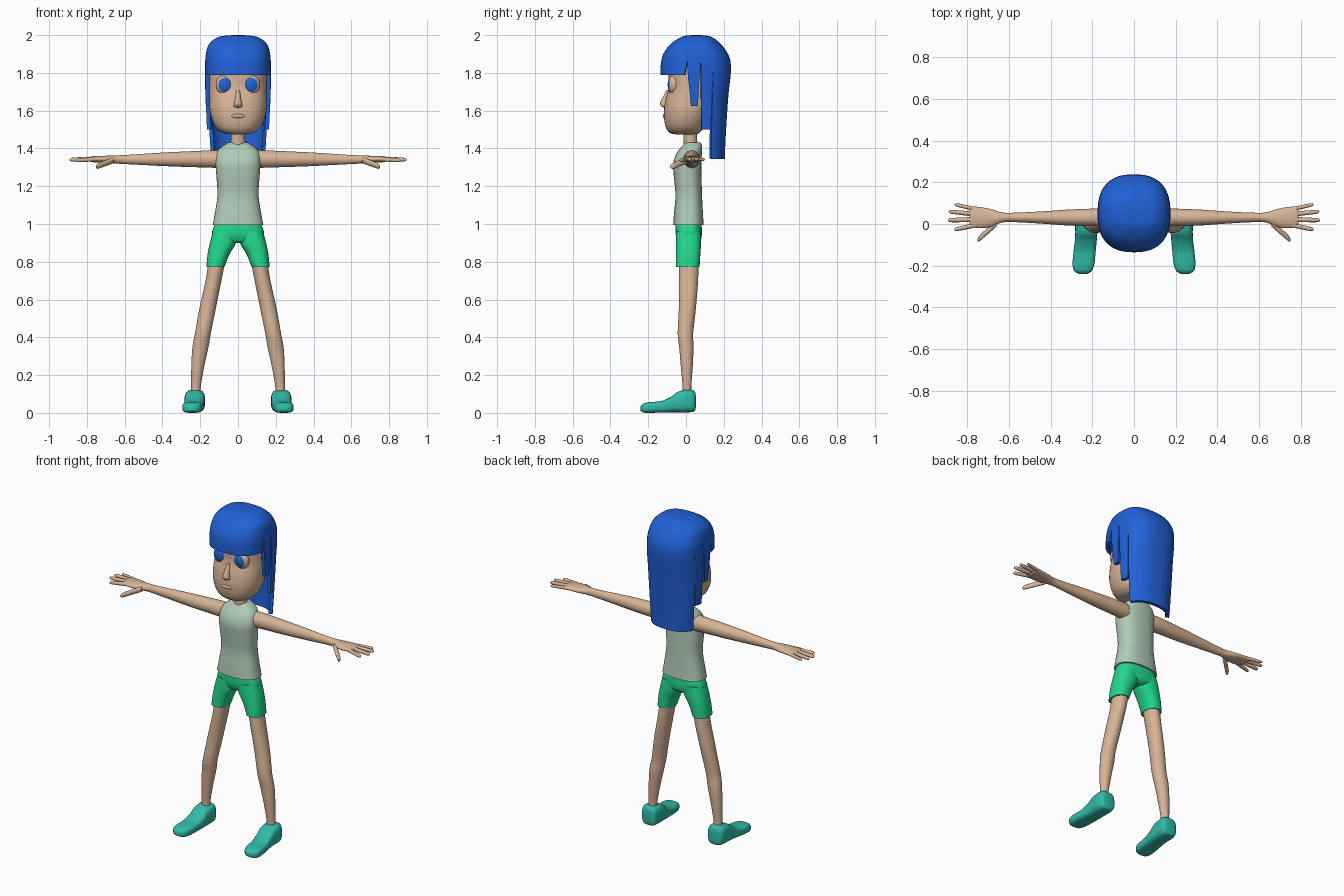
import bpy, bmesh, math
from mathutils import Vector, Matrix


def material(name, rgb):
    m = bpy.data.materials.new(name)
    m.diffuse_color = (*rgb, 1)
    return m


SKIN = material("skin", (0.68, 0.46, 0.31))
BLUE = material("hair blue", (0.015, 0.12, 0.68))
SHIRT = material("pale green cloth", (0.44, 0.60, 0.48))
SHORTS = material("bright green cloth", (0.016, 0.70, 0.26))
SHOE = material("teal shoe", (0.03, 0.50, 0.39))


def finish(name, bm, mats, mirror=False, thick=0, recalc=True):
    if recalc:
        bmesh.ops.recalc_face_normals(bm, faces=bm.faces)
    me = bpy.data.meshes.new(name)
    bm.to_mesh(me)
    bm.free()
    for m in mats:
        me.materials.append(m)
    ob = bpy.data.objects.new(name, me)
    bpy.context.collection.objects.link(ob)
    bpy.ops.object.select_all(action='DESELECT')
    ob.select_set(True)
    bpy.context.view_layer.objects.active = ob
    if thick:
        s = ob.modifiers.new("thickness", 'SOLIDIFY')
        s.thickness, s.offset = thick, -1
        bpy.ops.object.modifier_apply(modifier=s.name)
    bpy.ops.object.shade_smooth_by_angle(angle=math.radians(50))
    if mirror:
        mod = ob.modifiers.new("mirror", 'MIRROR')
        mod.use_mirror_merge = False
    return ob


def smooth_rows(rows, steps=4):
    """Catmull-Rom resampling of key rows."""
    out = []
    for i in range(len(rows) - 1):
        quad = zip(rows[max(i - 1, 0)], rows[i], rows[i + 1], rows[min(i + 2, len(rows) - 1)])
        quad = list(quad)
        for s in range(steps):
            t = s / steps
            out.append([0.5 * (2 * b + (c - a) * t + (2 * a - 5 * b + 4 * c - d) * t * t
                               + (3 * b - a - 3 * c + d) * t ** 3) for a, b, c, d in quad])
    return out + [list(rows[-1])]


def spow(v, n):
    return math.copysign(abs(v) ** (2 / n), v)


def loft(name, axis, rows, mat, n=2, seg=28, mirror=False):
    """Rows are (position, a min, a max, b min, b max); n is squareness."""
    bm = bmesh.new()
    rings = []
    for p, a0, a1, b0, b1 in smooth_rows(rows):
        ring = []
        for k in range(seg):
            t = 2 * math.pi * k / seg
            a = (a0 + a1) / 2 + (a1 - a0) / 2 * spow(math.cos(t), n)
            b = (b0 + b1) / 2 + (b1 - b0) / 2 * spow(math.sin(t), n)
            ring.append(bm.verts.new({'x': (p, a, b), 'y': (a, p, b), 'z': (a, b, p)}[axis]))
        rings.append(ring)
    for r, q in zip(rings, rings[1:]):
        for k in range(seg):
            j = (k + 1) % seg
            bm.faces.new((r[k], r[j], q[j], q[k]))
    bm.faces.new(rings[0])
    bm.faces.new(rings[-1])
    return finish(name, bm, [mat], mirror)


def sym(*rows):
    """Rows (z, half width, y min, y max) centred on x = 0."""
    return [(z, -w, w, f, b) for z, w, f, b in rows]


def ball(name, loc, size, mat):
    bm = bmesh.new()
    bmesh.ops.create_uvsphere(bm, u_segments=20, v_segments=14, radius=1,
                              matrix=Matrix.Translation(loc) @ Matrix.Diagonal((*size, 1)))
    return finish(name, bm, [mat])


# head and neck
loft("head", 'z', sym((1.474, 0.03, -0.05, 0.05), (1.482, 0.08, -0.085, 0.07), (1.515, 0.12, -0.108, 0.10),
                      (1.58, 0.146, -0.117, 0.13), (1.65, 0.152, -0.11, 0.16), (1.72, 0.152, -0.092, 0.185),
                      (1.80, 0.150, -0.092, 0.20), (1.90, 0.13, -0.08, 0.18), (1.95, 0.08, -0.02, 0.12)),
     SKIN, 2.3, 40)
loft("neck", 'z', sym((1.38, 0.05, -0.02, 0.07), (1.43, 0.039, -0.012, 0.06), (1.53, 0.037, -0.016, 0.055)), SKIN)
loft("nose", 'z', sym((1.615, 0.01, -0.115, -0.09), (1.622, 0.024, -0.128, -0.08), (1.638, 0.022, -0.138, -0.08),
                      (1.665, 0.016, -0.126, -0.08), (1.71, 0.01, -0.102, -0.07)), SKIN, 2, 16)
ball("lips", (0, -0.113, 1.572), (0.035, 0.01, 0.012), SKIN)

# eyes: the faces looking forward form the iris
bm = bmesh.new()
bmesh.ops.create_uvsphere(bm, u_segments=24, v_segments=20, radius=1,
                          matrix=Matrix.Rotation(math.pi / 2, 4, 'X'))
for f in bm.faces:
    f.material_index = int(f.calc_center_median().y < -0.74)
bm.transform(Matrix.Translation((0.07, -0.063, 1.737)) @ Matrix.Diagonal((0.047, 0.034, 0.053, 1)))
finish("eyes", bm, [SKIN, BLUE], mirror=True)

# hair: one dome that splits into fringe, side locks and a long back panel
HAIR = smooth_rows([(2.0, 0.01, 0.045, 0.065), (1.997, 0.07, 0.0, 0.11), (1.985, 0.115, -0.035, 0.145),
                    (1.95, 0.155, -0.085, 0.187), (1.90, 0.17, -0.12, 0.222), (1.85, 0.174, -0.133, 0.238),
                    (1.78, 0.175, -0.134, 0.236), (1.70, 0.173, -0.12, 0.226), (1.50, 0.165, -0.10, 0.212),
                    (1.34, 0.155, -0.09, 0.205)])
SPLIT = 1.86


def hair_point(deg, z):
    for r, q in zip(HAIR, HAIR[1:]):
        if q[0] <= z:
            break
    t = min(max((r[0] - z) / (r[0] - q[0]), 0), 1)
    w, f, b = [r[i] + (q[i] - r[i]) * t for i in (1, 2, 3)]
    a = math.radians(deg)
    return Vector((w * spow(math.sin(a), 2.5), (f + b) / 2 - (b - f) / 2 * spow(math.cos(a), 2.5), z))


def hair_grid(bm, cols):
    vs = [[bm.verts.new(p) for p in c] for c in cols]
    for c, d in zip(vs, vs[1:]):
        for k in range(len(c) - 1):
            bm.faces.new((c[k], c[k + 1], d[k + 1], d[k]))
    return vs


bm = bmesh.new()
dome_z = [r[0] for r in HAIR if r[0] > SPLIT + 0.005] + [SPLIT]
vs = hair_grid(bm, [[hair_point(d, z) for z in dome_z] for d in range(0, 365, 5)])
bm.faces.new([c[0] for c in vs[:-1]])
# panels: start angle, end angle, bottom height, narrowing
panels = [(-80, 80, 1.79, 0.05), (115, 245, 1.345, 0.015)]
for a, b, z, t in ((80, 95, 1.625, 0.5), (95, 115, 1.50, 0.12)):
    panels += [(a, b, z, t), (360 - b, 360 - a, z, t)]
for a0, a1, zb, taper in panels:
    mid, cols = (a0 + a1) / 2, []
    for d in range(a0, a1 + 5, 5):
        cols.append([hair_point(mid + (d - mid) * (1 - taper * k / 10), SPLIT + (zb - SPLIT) * k / 10)
                     for k in range(11)])
    hair_grid(bm, cols)
bmesh.ops.remove_doubles(bm, verts=bm.verts, dist=0.0002)
finish("hair", bm, [BLUE], thick=0.022, recalc=False)

# sleeveless top
loft("top", 'z', sym((0.995, 0.134, -0.068, 0.094), (1.05, 0.124, -0.064, 0.09), (1.15, 0.109, -0.056, 0.085),
                     (1.25, 0.114, -0.064, 0.082), (1.32, 0.119, -0.068, 0.081), (1.37, 0.114, -0.052, 0.084),
                     (1.40, 0.098, -0.032, 0.086), (1.42, 0.07, -0.014, 0.084), (1.432, 0.05, 0.0, 0.075)),
     SHIRT, 2.5, 36)

# shorts: hips plus two legs
loft("shorts_hips", 'z', sym((0.90, 0.05, -0.03, 0.06), (0.915, 0.11, -0.045, 0.078), (0.95, 0.138, -0.055, 0.084),
                             (1.01, 0.118, -0.056, 0.082)), SHORTS, 2.5, 36)
loft("shorts_legs", 'z', [(0.772, 0.072, 0.168, -0.053, 0.072), (0.84, 0.045, 0.161, -0.053, 0.076),
                          (0.90, 0.010, 0.149, -0.054, 0.080), (0.96, 0.004, 0.132, -0.052, 0.080)],
     SHORTS, 2.4, mirror=True)

# legs
loft("legs", 'z', [(0.08, 0.198, 0.250, -0.018, 0.030), (0.14, 0.197, 0.248, -0.018, 0.028),
                   (0.25, 0.178, 0.247, -0.028, 0.036), (0.35, 0.156, 0.241, -0.036, 0.040),
                   (0.42, 0.144, 0.228, -0.044, 0.038), (0.55, 0.118, 0.205, -0.038, 0.052),
                   (0.70, 0.088, 0.172, -0.038, 0.064), (0.80, 0.068, 0.156, -0.038, 0.066)],
     SKIN, mirror=True)

# shoes
loft("shoes", 'y', [(0.052, 0.205, 0.245, 0.03, 0.09), (0.045, 0.182, 0.270, 0.008, 0.115),
                    (0.015, 0.175, 0.282, 0.003, 0.123), (-0.04, 0.176, 0.282, 0.003, 0.113),
                    (-0.08, 0.179, 0.284, 0.003, 0.085), (-0.13, 0.184, 0.290, 0.002, 0.063),
                    (-0.19, 0.190, 0.295, 0.0, 0.057), (-0.225, 0.203, 0.288, 0.002, 0.050),
                    (-0.241, 0.228, 0.262, 0.012, 0.035)], SHOE, 3.2, mirror=True)

# arms running into the palms
loft("arms", 'x', [(0.09, -0.018, 0.072, 1.295, 1.39), (0.14, -0.012, 0.075, 1.298, 1.39),
                   (0.30, -0.008, 0.070, 1.303, 1.383), (0.42, 0.0, 0.062, 1.308, 1.377),
                   (0.55, 0.008, 0.055, 1.315, 1.368), (0.63, 0.008, 0.055, 1.319, 1.364),
                   (0.68, -0.012, 0.070, 1.322, 1.362), (0.73, -0.020, 0.080, 1.325, 1.360),
                   (0.775, -0.015, 0.083, 1.328, 1.358), (0.79, 0.0, 0.07, 1.335, 1.352)], SKIN, mirror=True)


def finger(name, base, tip, r):
    rows = []
    for t, k in ((0, 1), (0.5, 0.95), (0.85, 0.85), (0.96, 0.6), (1, 0.15)):
        p = Vector(base).lerp(Vector(tip), t)
        rows.append((p.x, p.y - r * k, p.y + r * k, p.z - r * k, p.z + r * k))
    loft(name, 'x', rows, SKIN, seg=14, mirror=True)


# fingers
finger("index_fingers", (0.76, -0.005, 1.343), (0.862, -0.027, 1.336), 0.0115)
finger("middle_fingers", (0.76, 0.022, 1.345), (0.893, 0.018, 1.340), 0.012)
finger("ring_fingers", (0.76, 0.047, 1.345), (0.89, 0.060, 1.342), 0.0115)
finger("little_fingers", (0.75, 0.069, 1.343), (0.862, 0.094, 1.341), 0.010)
finger("thumbs", (0.66, 0.005, 1.338), (0.752, -0.078, 1.302), 0.017)
